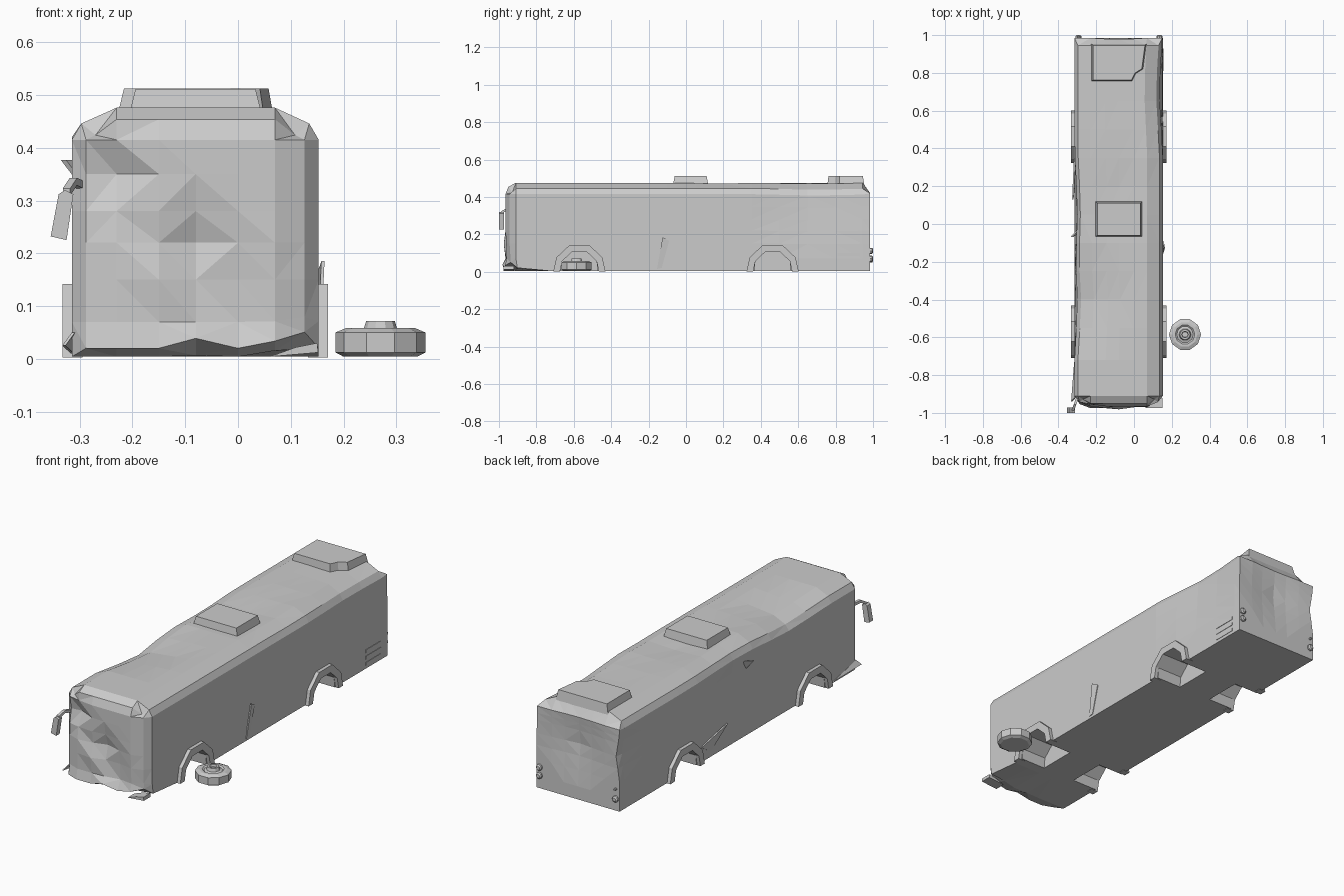
import bpy, bmesh, math
from mathutils import Vector

if "Cube" in bpy.data.objects:
    bpy.data.objects.remove(bpy.data.objects["Cube"], do_unlink=True)

grey = bpy.data.materials.new("plain_grey")
grey.use_nodes = True
grey.diffuse_color = (0.6, 0.6, 0.6, 1)
grey.node_tree.nodes["Principled BSDF"].inputs["Base Color"].default_value = (0.6, 0.6, 0.6, 1)


def finish(name, bm):
    bmesh.ops.recalc_face_normals(bm, faces=bm.faces)
    mesh = bpy.data.meshes.new(name)
    bm.to_mesh(mesh)
    bm.free()
    mesh.materials.append(grey)
    obj = bpy.data.objects.new(name, mesh)
    bpy.context.collection.objects.link(obj)
    return obj


def loft(name, rings):
    """Closed solid through rings that share one point count."""
    bm = bmesh.new()
    loops = [[bm.verts.new(p) for p in ring] for ring in rings]
    n = len(loops[0])
    for a, b in zip(loops, loops[1:]):
        for i in range(n):
            bm.faces.new((a[i], a[(i + 1) % n], b[(i + 1) % n], b[i]))
    bm.faces.new(loops[0])
    bm.faces.new(loops[-1])
    return finish(name, bm)


def box(name, lo, hi):
    corners = [(lo[0], lo[1]), (hi[0], lo[1]), (hi[0], hi[1]), (lo[0], hi[1])]
    return loft(name, [[(x, y, z) for x, y in corners] for z in (lo[2], hi[2])])


# Body lattice and its crumple dents: centre, radius, push
LEFT, RIGHT, FRONT, BACK, ROOF = 0.153, -0.315, -0.965, 0.985, 0.476
XS = [RIGHT, -0.23, -0.15, -0.08, 0, 0.07, LEFT]
YS = [FRONT, -0.91, -0.72, -0.55, -0.4, -0.25, -0.1, 0.05, 0.2, 0.35, 0.5, 0.65, 0.8, 0.945, BACK]
ZS = [0.004, 0.07, 0.15, 0.22, 0.28, 0.35, 0.415, ROOF]
DENTS = [
    ((-0.27, -0.42, 0.47), 0.28, (0.02, 0, -0.03)),
    ((-0.08, 0.17, ROOF), 0.25, (0, 0, -0.012)),
    ((RIGHT, 0.05, 0.35), 0.35, (0.018, 0, 0)),
    ((LEFT, 0.7, 0.43), 0.33, (-0.02, 0, -0.008)),
    ((-0.08, BACK, 0.28), 0.2, (0, -0.022, 0)),
    ((RIGHT, BACK, 0.28), 0.12, (0.02, 0, 0)),
    ((-0.23, FRONT, 0.35), 0.09, (0, 0.04, 0)),
    ((-0.08, FRONT, 0.21), 0.11, (0, 0.035, 0)),
    ((-0.15, FRONT, 0.15), 0.08, (0, -0.015, 0)),
    ((0.0, FRONT, 0.1), 0.1, (0, 0.025, 0)),
    ((0.12, -0.95, 0), 0.09, (0, 0.02, 0.04)),
    ((-0.08, FRONT, 0), 0.06, (0, -0.01, 0.03)),
]


def body_point(i, j, k):
    x, y, z = XS[i], YS[j], ZS[k]
    side = -1 if i == 0 else 1 if i == len(XS) - 1 else 0
    top, front, back = k == len(ZS) - 1, j == 0, j == len(YS) - 1
    if back:
        z = min(z, 0.42) - (0.03 if k == len(ZS) - 2 else 0)
    elif top and side:
        x, z = x - side * 0.018, 0.446
    if front:
        x, y = x - side * 0.027, y + (0.022 if side else 0)
        if top:
            y, z = y + 0.015, z - 0.022
        if k == 0:
            y, z = y - 0.01, 0.02
    p = Vector((x, y, z))
    shift = Vector()
    for centre, radius, push in DENTS:
        shift += Vector(push) * max(0, 1 - (p - Vector(centre)).length / radius)
    return p + shift


def make_body():
    bm = bmesh.new()
    size = (len(XS), len(YS), len(ZS))
    verts = {}

    def vert(key):
        if key not in verts:
            verts[key] = bm.verts.new(body_point(*key))
        return verts[key]

    for axis in range(3):
        a, b = [n for n in range(3) if n != axis]
        for end in (0, size[axis] - 1):
            for u in range(size[a] - 1):
                for v in range(size[b] - 1):
                    face = []
                    for du, dv in ((0, 0), (1, 0), (1, 1), (0, 1)):
                        key = [end] * 3
                        key[a], key[b] = u + du, v + dv
                        face.append(vert(tuple(key)))
                    bm.faces.new(face)
    bmesh.ops.triangulate(bm, faces=bm.faces)
    return finish("bus_body", bm)


body = make_body()


# Wheel wells and arch bands
def arch(centre, radius, low):
    pts = [(centre + radius * 0.98, low)]
    for deg in (30, 68, 112, 150):
        a = math.radians(deg)
        pts.append((centre + radius * math.cos(a), 1.08 * radius * math.sin(a)))
    return pts + [(centre - radius * 0.98, low)]


for axle, y in (("front", -0.57), ("rear", 0.463)):
    for label, edge, s in (("left", LEFT, 1), ("right", RIGHT, -1)):
        cutter = loft("well_cutter", [[(edge + s * d, py, pz) for py, pz in arch(y, 0.106, -0.05)]
                                      for d in (-0.14, 0.06)])
        cut = body.modifiers.new("well", "BOOLEAN")
        cut.operation, cut.solver, cut.object = "DIFFERENCE", "EXACT", cutter
        bpy.context.view_layer.objects.active = body
        bpy.ops.object.modifier_apply(modifier=cut.name)
        bpy.data.objects.remove(cutter, do_unlink=True)
        band = arch(y, 0.142, 0.002) + arch(y, 0.106, 0.002)[::-1]
        loft(f"{axle}_{label}_arch", [[(edge + s * d, py, pz) for py, pz in band] for d in (-0.02, 0.018)])


# Roof units with sloping sides
def roof_unit(name, outline, low, high, shrink):
    cx = sum(p[0] for p in outline) / len(outline)
    cy = sum(p[1] for p in outline) / len(outline)
    upper = [(cx + (x - cx) * shrink, cy + (y - cy) * shrink, high) for x, y in outline]
    return loft(name, [[(x, y, low) for x, y in outline], upper])


roof_unit("middle_roof_hatch", [(-0.207, -0.07), (0.046, -0.07), (0.046, 0.12), (-0.207, 0.12)], 0.46, 0.511, 0.9)
roof_unit("rear_roof_unit", [(-0.23, 0.755), (-0.01, 0.755), (0.01, 0.795), (0.05, 0.82),
                             (0.068, 0.955), (-0.23, 0.955)], 0.455, 0.512, 0.92)

# Loose wheel lying flat
profile = [(0.07, 0.004), (0.085, 0.012), (0.085, 0.05), (0.066, 0.058), (0.052, 0.058), (0.044, 0.052),
           (0.032, 0.056), (0.027, 0.072), (0.018, 0.072), (0.015, 0.062)]
loft("loose_wheel", [[(0.27 + r * math.cos(math.tau * i / 10), -0.585 + r * math.sin(math.tau * i / 10), z)
                      for i in range(10)] for r, z in profile])


# Mirror: bent arm and hanging panel
def slab(name, outline, y0, y1):
    return loft(name, [[(x, y, z) for x, z in outline] for y in (y0, y1)])


slab("mirror_panel", [(-0.34, 0.312), (-0.328, 0.32), (-0.312, 0.312), (-0.325, 0.225), (-0.355, 0.232)],
     -1.0, -0.972)
loft("mirror_arm", [[(x + dx, y, z + dz) for dx, dz in ((-0.007, -0.007), (0.007, -0.007), (0.007, 0.007), (-0.007, 0.007))]
                    for x, y, z in ((-0.30, -0.92, 0.33), (-0.312, -0.955, 0.336), (-0.325, -0.988, 0.316))])


# Torn sheet metal
def shard(name, tri, thick):
    return loft(name, [tri, [(x + thick, y, z) for x, y, z in tri]])


shard("right_window_shard", [(-0.336, -0.07, 0.377), (-0.295, -0.02, 0.377), (-0.3, -0.05, 0.33)], 0.01)
shard("left_side_tear", [(0.15, -0.155, 0.015), (0.158, -0.125, 0.185), (0.151, -0.09, 0.165), (0.15, -0.13, 0.02)], 0.006)
shard("right_side_tear", [(-0.319, 0.33, 0.08), (-0.328, 0.13, 0.13), (-0.315, 0.25, 0.03)], 0.008)
shard("right_door_flap", [(-0.317, -0.73, 0.01), (-0.333, -0.94, 0.025), (-0.315, -0.92, 0.05)], 0.006)
slab("bumper_scrap", [(0.06, 0.004), (0.152, 0.012), (0.15, 0.03), (0.11, 0.022)], -0.975, -0.92)

# Rear lamps
for n, (x, z, r) in enumerate([(0.135, 0.07, 0.016), (0.135, 0.112, 0.016), (-0.295, 0.065, 0.016),
                               (-0.295, 0.115, 0.006)]):
    loft(f"rear_lamp_{n + 1}", [[(x + q * math.cos(math.tau * i / 8), y, z + q * math.sin(math.tau * i / 8))
                                 for i in range(8)] for q, y in ((r, 0.975), (r, 0.994), (r * 0.6, 1.0))])

# Engine louvres on the left rear side
for n in range(3):
    z = 0.02 + n * 0.032
    box(f"engine_louvre_{n + 1}", (0.15, 0.81, z), (0.155, 0.93, z + 0.016))
